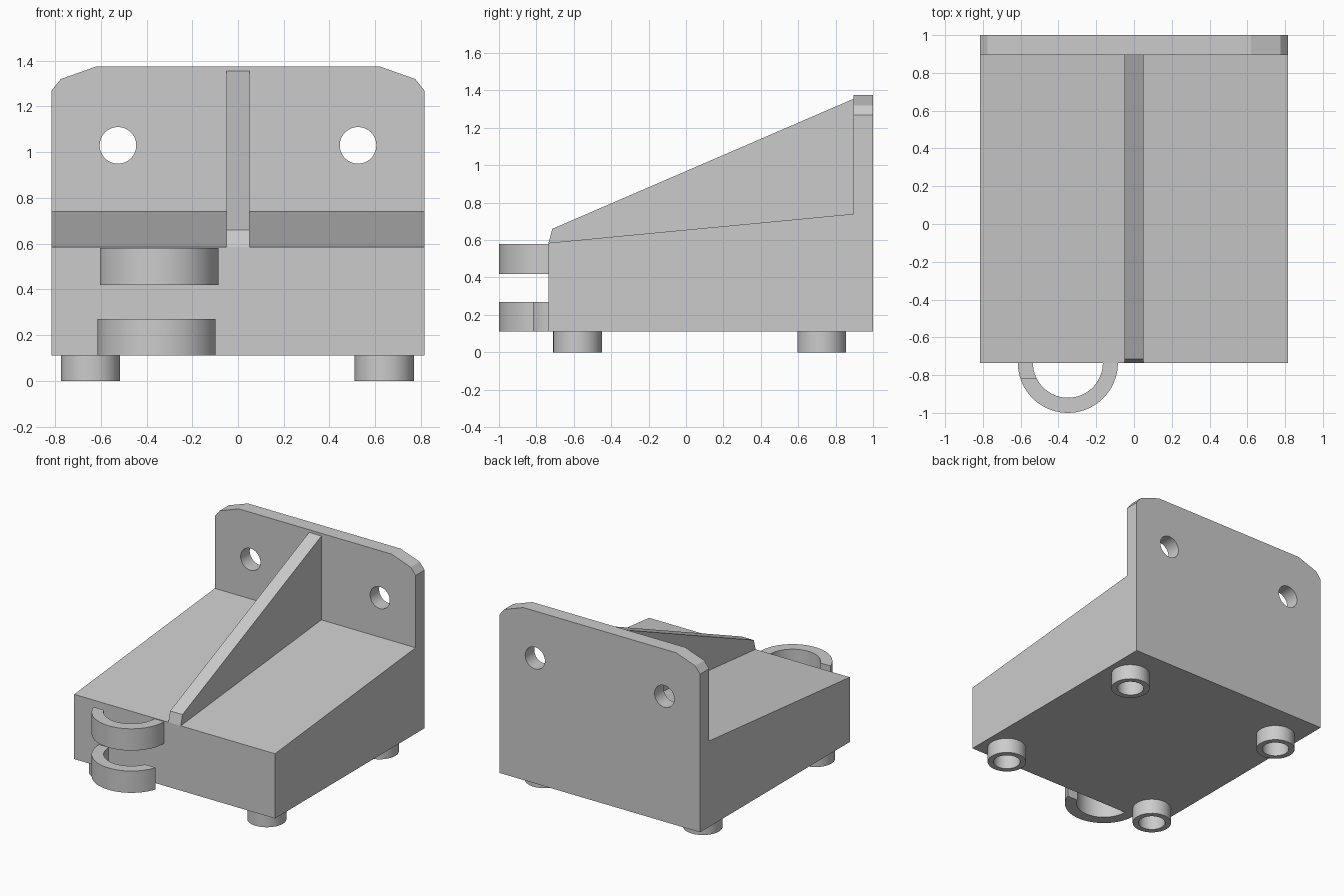
import bpy, bmesh
from math import sin, cos, asin, pi, radians
from mathutils import Matrix, Vector

cube = bpy.data.objects.get("Cube")
if cube:
    bpy.data.objects.remove(cube, do_unlink=True)

grey = bpy.data.materials.new("light grey")
grey.use_nodes = True
grey.diffuse_color = (0.6, 0.6, 0.6, 1)
bsdf = next(n for n in grey.node_tree.nodes if n.type == 'BSDF_PRINCIPLED')
bsdf.inputs["Base Color"].default_value = grey.diffuse_color

# Columns give the world directions of profile u, profile v and the extrusion
FRONT = ((1, 0, 0), (0, 0, 1), (0, 1, 0))
SIDE = ((0, 1, 0), (0, 0, 1), (1, 0, 0))
TOP = ((1, 0, 0), (0, 1, 0), (0, 0, 1))


def arc(cu, cv, r, start=0, end=2 * pi, steps=48):
    return [(cu + r * cos(start + (end - start) * i / steps),
             cv + r * sin(start + (end - start) * i / steps)) for i in range(steps + 1)]


def circle(cu, cv, r):
    return arc(cu, cv, r)[:-1]


def extrude(name, plane, loops, near, far):
    """Fill an outline with optional holes and extrude it along the plane normal."""
    bm = bmesh.new()
    for loop in loops:
        verts = [bm.verts.new((u, v, near)) for u, v in loop]
        for a, b in zip(verts, verts[1:] + verts[:1]):
            bm.edges.new((a, b))
    bmesh.ops.triangle_fill(bm, edges=bm.edges[:], use_beauty=True, normal=(0, 0, 1))
    region = bmesh.ops.extrude_face_region(bm, geom=bm.faces[:], use_keep_orig=True)
    moved = [g for g in region["geom"] if isinstance(g, bmesh.types.BMVert)]
    bmesh.ops.translate(bm, verts=moved, vec=(0, 0, far - near))
    bmesh.ops.transform(bm, verts=bm.verts[:], matrix=Matrix(plane).transposed().to_4x4())
    bmesh.ops.dissolve_limit(bm, angle_limit=radians(1), verts=bm.verts[:], edges=bm.edges[:])
    bmesh.ops.recalc_face_normals(bm, faces=bm.faces[:])
    mesh = bpy.data.meshes.new(name)
    bm.to_mesh(mesh)
    bm.free()
    mesh.materials.append(grey)
    ob = bpy.data.objects.new(name, mesh)
    bpy.context.collection.objects.link(ob)
    bpy.ops.object.select_all(action='DESELECT')
    ob.select_set(True)
    bpy.context.view_layer.objects.active = ob
    bpy.ops.object.shade_smooth_by_angle(angle=radians(15))
    return ob


half_w, base_z = 0.815, 0.11
front_y, plate_y, back_y = -0.735, 0.895, 1.0

# Sloped base block
extrude("base_block", SIDE, [[(front_y, base_z), (plate_y, base_z),
        (plate_y, 0.74), (front_y, 0.585)]], -half_w, half_w)

# Back plate with clipped top corners and two bolt holes
corner = [(half_w, base_z), (half_w, 1.27), (0.775, 1.32), (0.62, 1.375)]
outline = corner + [(-x, z) for x, z in reversed(corner)]
extrude("back_plate", FRONT, [outline, circle(-0.525, 1.03, 0.08),
        circle(0.525, 1.03, 0.08)], plate_y, back_y)

# Central stiffening rib
extrude("center_rib", SIDE, [[(front_y, 0.585), (plate_y, 0.74),
        (plate_y, 1.355), (-0.715, 0.66)]], -0.05, 0.05)

# Hollow feet
for side, x in (("right", -0.645), ("left", 0.64)):
    for end, y in (("front", -0.58), ("back", 0.725)):
        extrude(f"{end}_{side}_foot", TOP,
                [circle(x, y, 0.13), circle(x, y, 0.09)], 0, base_z)

# Half-ring hooks, each stopping short of the block on opposite sides
ring_x, outer, inner, gap = -0.35, 0.265, 0.185, 0.08
for name, low, high, flip in (("upper_hook", 0.42, 0.58, 1), ("lower_hook", base_z, 0.27, -1)):
    profile = (arc(0, front_y, outer, pi + asin(gap / outer), 2 * pi, 28)
               + arc(0, front_y, inner, 2 * pi, pi + asin(gap / inner), 28))
    extrude(name, TOP, [[(ring_x + flip * u, v) for u, v in profile]], low, high)
